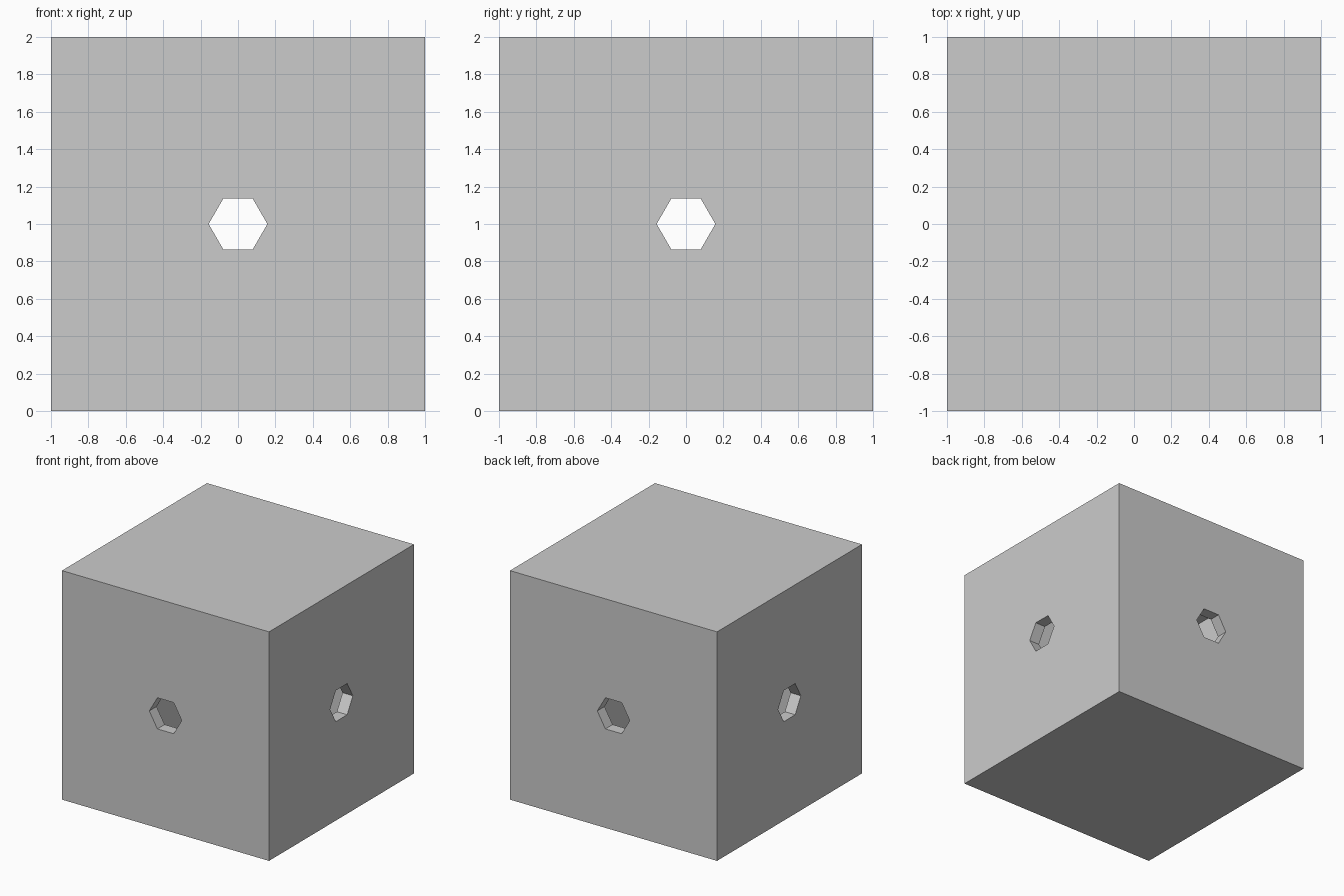
import bpy, bmesh
from math import cos, sin, pi

if "Cube" in bpy.data.objects:
    bpy.data.objects.remove(bpy.data.objects["Cube"])

WALL = 0.1
HOLE_R = 0.157


def make_object(name, bm):
    bmesh.ops.recalc_face_normals(bm, faces=bm.faces)
    mesh = bpy.data.meshes.new(name)
    bm.to_mesh(mesh)
    bm.free()
    obj = bpy.data.objects.new(name, mesh)
    bpy.context.collection.objects.link(obj)
    return obj


def make_box(name, size):
    bm = bmesh.new()
    bmesh.ops.create_cube(bm, size=size)
    bmesh.ops.translate(bm, verts=bm.verts, vec=(0, 0, 1))
    return make_object(name, bm)


def hex_prism(name, axis):
    # six-sided bar through the box centre, corners pointing sideways
    bm = bmesh.new()
    rings = []
    for end in (-1.5, 1.5):
        ring = []
        for i in range(6):
            h, v = HOLE_R * cos(i * pi / 3), HOLE_R * sin(i * pi / 3)
            ring.append(bm.verts.new((end, h, 1 + v) if axis == "x" else (h, end, 1 + v)))
        bm.faces.new(ring)
        rings.append(ring)
    a, b = rings
    for i in range(6):
        j = (i + 1) % 6
        bm.faces.new((a[i], a[j], b[j], b[i]))
    return make_object(name, bm)


# hollow box with a hexagonal opening in each side wall
box = make_box("hollow_box", 2)
cutters = [make_box("cavity_cutter", 2 - 2 * WALL),
           hex_prism("hole_cutter_x", "x"),
           hex_prism("hole_cutter_y", "y")]

bpy.context.view_layer.objects.active = box
for cutter in cutters:
    cutter.hide_render = True
    mod = box.modifiers.new(cutter.name, "BOOLEAN")
    mod.operation = "DIFFERENCE"
    mod.solver = "EXACT"
    mod.object = cutter
    bpy.ops.object.modifier_apply(modifier=mod.name)

for cutter in cutters:
    bpy.data.objects.remove(cutter, do_unlink=True)
